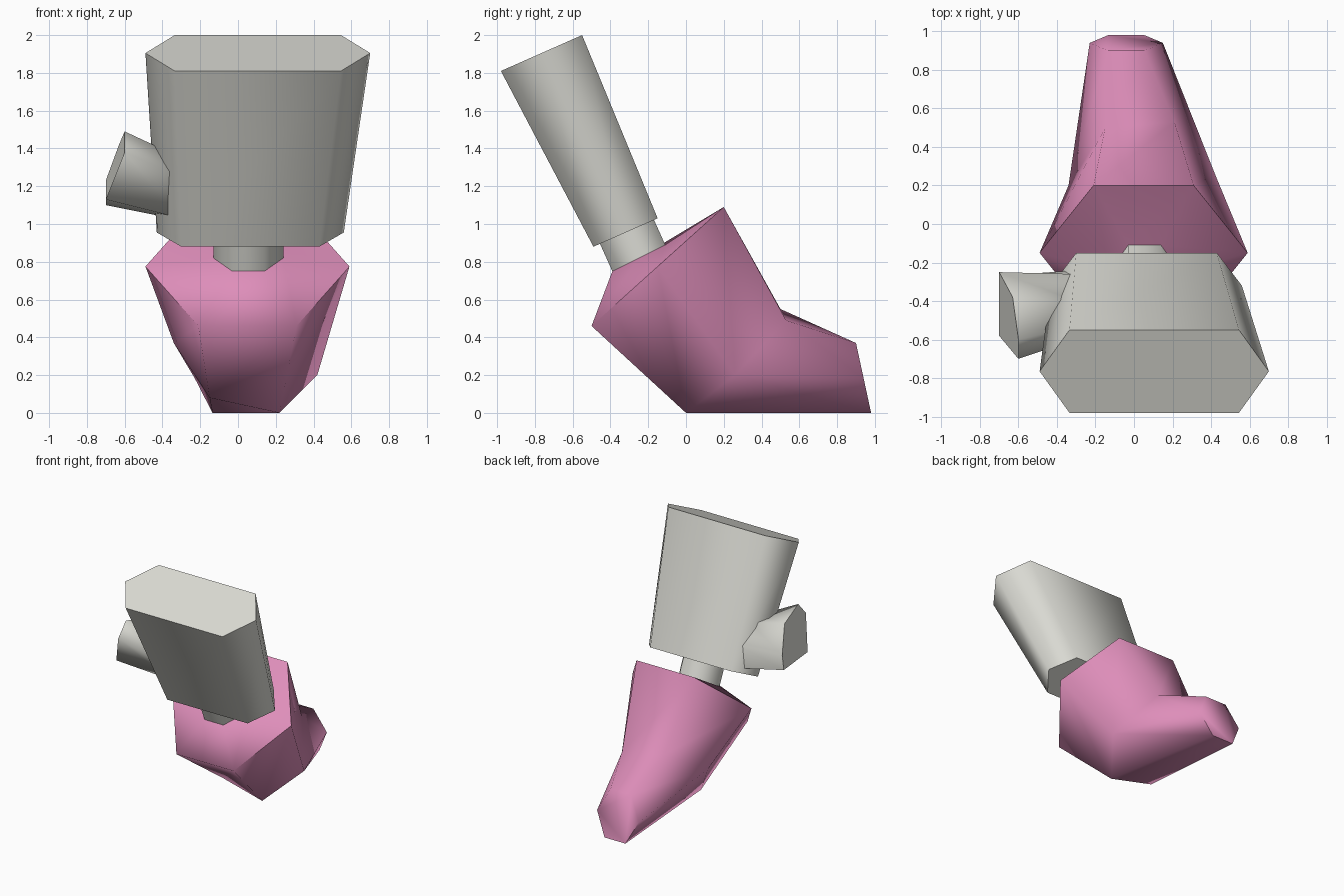
import bpy, bmesh, math
from mathutils import Vector

cube = bpy.data.objects.get("Cube")
if cube:
    bpy.data.objects.remove(cube, do_unlink=True)


def material(name, rgb):
    m = bpy.data.materials.new(name)
    m.use_nodes = True
    m.diffuse_color = (*rgb, 1)
    m.node_tree.nodes["Principled BSDF"].inputs["Base Color"].default_value = (*rgb, 1)
    return m


pale_grey = material("pale grey", (0.71, 0.71, 0.66))
pink = material("pink", (0.73, 0.27, 0.49))


def hexagon(front, back, left, right, inset):
    """Six-sided ring between two (y, z) points, flat edges at front and back."""
    f, b = Vector((0, *front)), Vector((0, *back))
    mid = (f + b) / 2
    spots = [(left, mid), (left + inset, f), (right - inset, f),
             (right, mid), (right - inset, b), (left + inset, b)]
    return [Vector((x, p.y, p.z)) for x, p in spots]


def loft(name, rings, mat, angle=75):
    """Skin a list of matching rings and close both ends."""
    bm = bmesh.new()
    loops = [[bm.verts.new(p) for p in ring] for ring in rings]
    n = len(loops[0])
    for a, b in zip(loops, loops[1:]):
        for i in range(n):
            j = (i + 1) % n
            bm.faces.new((a[i], a[j], b[j], b[i]))
    bm.faces.new(loops[0])
    bm.faces.new(loops[-1])
    bmesh.ops.recalc_face_normals(bm, faces=bm.faces)
    mesh = bpy.data.meshes.new(name)
    bm.to_mesh(mesh)
    bm.free()
    mesh.materials.append(mat)
    ob = bpy.data.objects.new(name, mesh)
    bpy.context.collection.objects.link(ob)
    bpy.ops.object.select_all(action='DESELECT')
    bpy.context.view_layer.objects.active = ob
    ob.select_set(True)
    bpy.ops.object.shade_smooth_by_angle(angle=math.radians(angle))
    return ob


# Bent sleeve: upper end, slightly twisted elbow, wide rim, wrist opening
elbow = [Vector(p) for p in (
    (-0.34, 0.2, 0.37), (-0.15, 0.02, 0.08), (0.22, 0, 0),
    (0.42, 0.26, 0.2), (0.21, 0.53, 0.49), (-0.15, 0.5, 0.55))]
cuff = hexagon((-0.39, 0.75), (-0.11, 0.89), -0.13, 0.24, 0.1)
loft("sleeve", [
    hexagon((0.98, 0), (0.9, 0.37), -0.23, 0.15, 0.095),
    elbow,
    hexagon((-0.5, 0.46), (0.2, 1.09), -0.49, 0.59, 0.28),
    cuff], pink)

# Wrist stub running along the hand axis
axis = Vector((0, -0.41, 0.91))
loft("wrist", [[p + axis * d for p in cuff] for d in (-0.02, 0.22)], pale_grey)

# Mitten-like hand block, wider at the fingertips
loft("hand", [
    hexagon((-0.49, 0.88), (-0.15, 1.03), -0.43, 0.56, 0.13),
    hexagon((-0.98, 1.81), (-0.55, 2.0), -0.49, 0.7, 0.155)], pale_grey)

# Thumb stub
root = [Vector((-0.3, y, z)) for y, z in (
    (-0.26, 1.2), (-0.24, 1.02), (-0.45, 1.03),
    (-0.6, 1.25), (-0.53, 1.35), (-0.4, 1.34))]
tip = [Vector(p) for p in (
    (-0.7, -0.25, 1.23), (-0.7, -0.27, 1.1), (-0.7, -0.58, 1.13),
    (-0.6, -0.7, 1.38), (-0.6, -0.6, 1.49), (-0.63, -0.38, 1.42))]
loft("thumb", [root, tip], pale_grey)
